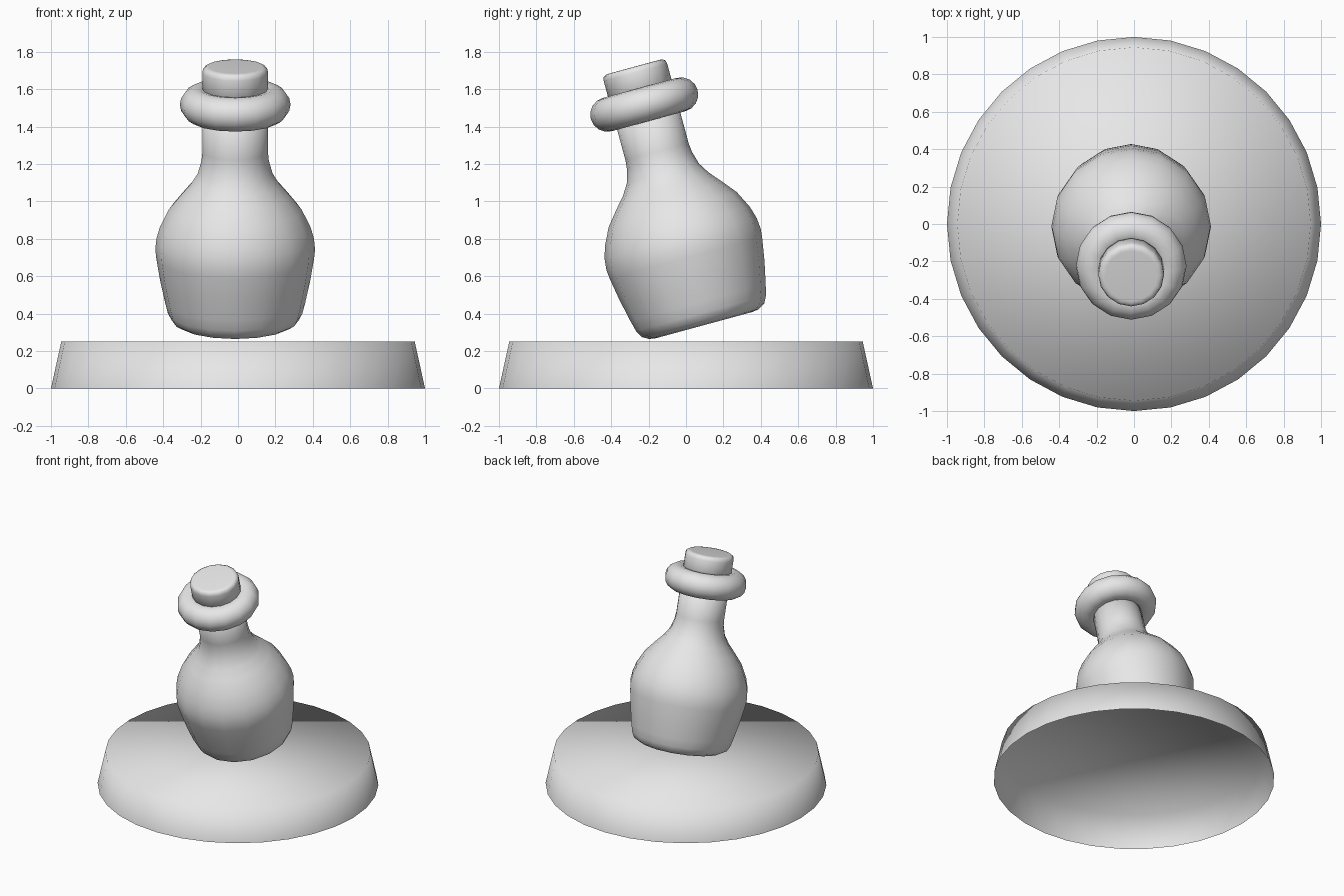
import bpy
import bmesh
from math import cos, sin, pi, radians

cube = bpy.data.objects.get("Cube")
if cube:
    bpy.data.objects.remove(cube, do_unlink=True)

# One pale grey for every part
grey = bpy.data.materials.new("pale grey")
grey.use_nodes = True
GREY = (0.8, 0.8, 0.8, 1)
grey.diffuse_color = GREY
grey.node_tree.nodes["Principled BSDF"].inputs["Base Color"].default_value = GREY


def lathe(name, profile, sides, bottom=True, top=True, loop=False):
    """Turn a (radius, height) profile about z, with optional end caps or as a closed loop."""
    bm = bmesh.new()
    rings = []
    for r, h in profile:
        angles = [2 * pi * i / sides for i in range(sides)]
        rings.append([bm.verts.new((r * cos(a), r * sin(a), h)) for a in angles])
    pairs = list(zip(rings, rings[1:]))
    if loop:
        pairs.append((rings[-1], rings[0]))
    if bottom:
        bm.faces.new(rings[0][::-1])
    if top:
        bm.faces.new(rings[-1])
    for low, high in pairs:
        for i in range(sides):
            j = (i + 1) % sides
            bm.faces.new((low[i], low[j], high[j], high[i]))
    for face in bm.faces:
        face.smooth = True
    mesh = bpy.data.meshes.new(name)
    bm.to_mesh(mesh)
    bm.free()
    mesh.materials.append(grey)
    obj = bpy.data.objects.new(name, mesh)
    bpy.context.collection.objects.link(obj)
    return obj


# Round hollow stand, open underneath and soft shaded throughout
lathe("stand", [(1, 0), (0.945, 0.25)], 32, bottom=False)

# Bottle body and neck
body = lathe("bottle", [
    (0.27, 0), (0.305, 0.006), (0.34, 0.027), (0.36, 0.065), (0.375, 0.125),
    (0.402, 0.25), (0.422, 0.37), (0.427, 0.42), (0.421, 0.48), (0.402, 0.545),
    (0.355, 0.64), (0.29, 0.72), (0.238, 0.78), (0.20, 0.84), (0.18, 0.91),
    (0.175, 0.96), (0.175, 1.22)], 16)

# Rounded collar around the mouth
tube = [2 * pi * i / 16 for i in range(16)]
collar = lathe("collar", [(0.204 + 0.092 * cos(a), 1.222 + 0.092 * sin(a)) for a in tube],
               16, bottom=False, top=False, loop=True)

# Stopper with a softened top edge
stopper = lathe("stopper", [
    (0.176, 1.22), (0.176, 1.4), (0.171, 1.42), (0.156, 1.43), (0.14, 1.431)], 16)

# Lean the whole bottle forward over the stand
for part in (body, collar, stopper):
    part.location = (-0.015, 0.097, 0.339)
    part.rotation_euler = (radians(15.2), 0, 0)
